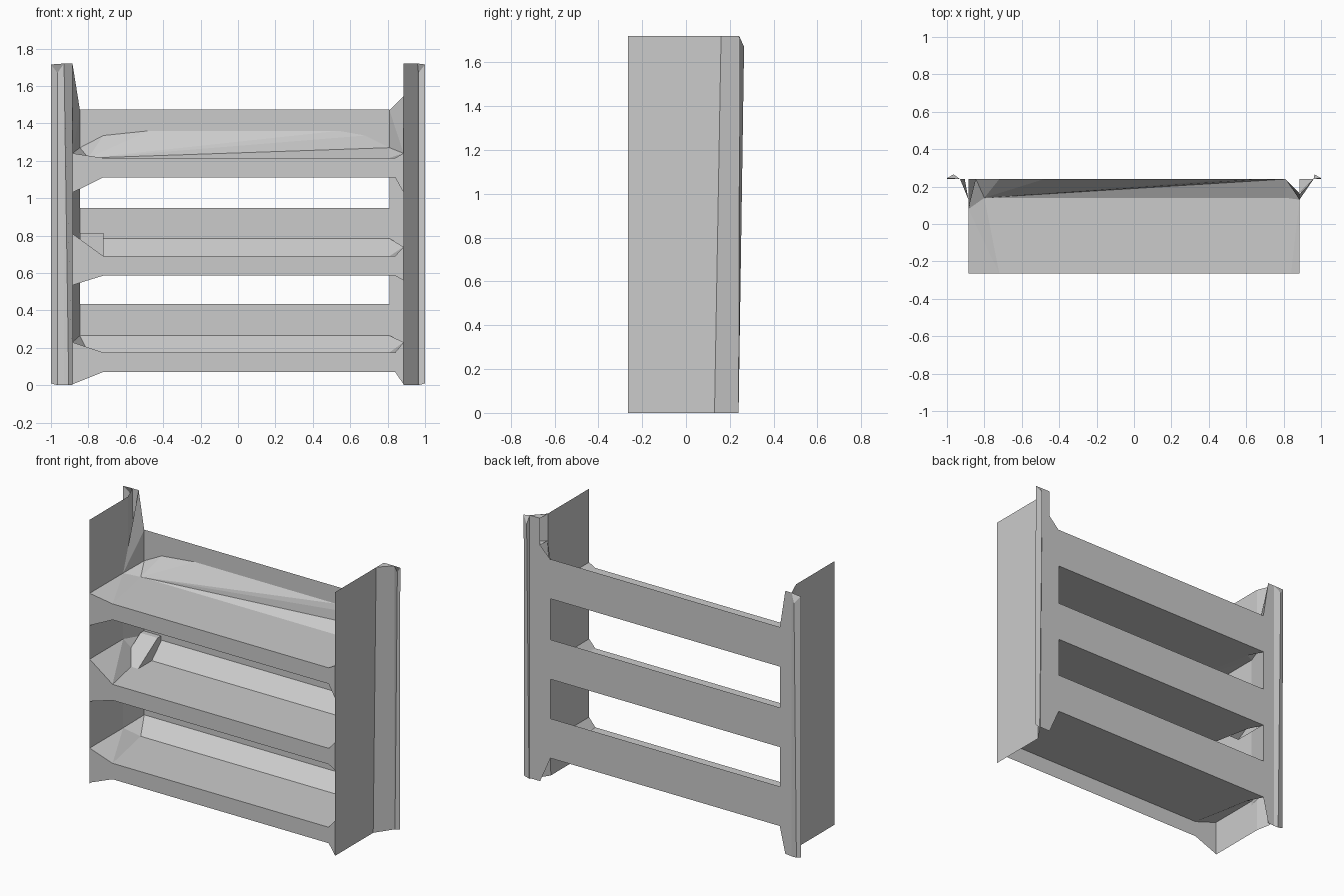
import bpy

if "Cube" in bpy.data.objects:
    bpy.data.objects.remove(bpy.data.objects["Cube"])

YF, YC, YB = -0.265, 0.14, 0.24   # front, foot of back chamfer, back plane
H = 1.72


def sheet(name, verts, faces):
    me = bpy.data.meshes.new(name)
    me.from_pydata(verts, [], faces)
    me.update()
    ob = bpy.data.objects.new(name, me)
    bpy.context.collection.objects.link(ob)
    return ob


def flat(name, pts, y):
    """Polygon in the x-z plane at depth y."""
    return sheet(name, [(x, y, z) for x, z in pts], [range(len(pts))])


def loft(name, low, high):
    """Strip between two outlines of equal length."""
    n = len(low)
    return sheet(name, low + high,
                 [(i, i + 1, n + i + 1, n + i) for i in range(n - 1)])


# Shelves: lip bottom left/right end, floor height, flare top left/right end, chamfer height
shelves = {
    "lower": (0.005, 0.005, 0.175, 0.23, 0.23, 0.265),
    "middle": (0.535, 0.56, 0.69, 0.81, 0.74, 0.785),
    "upper": (1.03, 1.03, 1.215, 1.24, 1.24, 1.36),
}
for label, (bl, br, zf, zl, zr, zc) in shelves.items():
    zb = zf - 0.104
    top = zf + 0.258
    # Hanging front lip with flared ends
    flat(label + "_front_lip", [(-0.885, bl), (-0.72, zb), (0.84, zb), (0.885, br),
                                (0.885, zr), (0.84, zf), (-0.72, zf), (-0.885, zl)], YF)
    # Floor
    sheet(label + "_floor", [(-0.72, YF, zf), (0.84, YF, zf), (0.81, YC, zf), (-0.8, YC, zf)],
          [(0, 1, 2, 3)])
    # Back slat
    flat(label + "_back_slat", [(-0.85, zf), (0.81, zf), (0.81, top), (-0.85, top)], YB)
    # Sloped strip between floor and slat
    low_floor = [(-0.8, YC, zf), (0.81, YC, zf)]
    if label == "upper":
        edge = [(0.81, YB, 1.27), (0.68, YB, 1.335), (0.54, YB, zc),
                (-0.48, YB, zc), (-0.72, YB, 1.335), (-0.845, YB, 1.27)]
    else:
        edge = [(0.81, YB, zc), (-0.845, YB, zc)]
    pts = low_floor + edge
    faces = [(0, i, i + 1) for i in range(1, len(pts) - 1)]
    sheet(label + "_back_chamfer", pts, faces)
    # Underside closing the chamfer
    sheet(label + "_chamfer_base", [(-0.8, YC, zf), (0.81, YC, zf), (0.81, YB, zf), (-0.85, YB, zf)],
          [(0, 1, 2, 3)])
    # End gussets
    for side, xa, xc, xe, xw, z, yd in (("left", -0.72, -0.8, -0.845, -0.885, zl, 0.08),
                                        ("right", 0.84, 0.81, 0.81, 0.885, zr, 0.13)):
        sheet(f"{label}_{side}_gusset",
              [(xa, YF, zf), (xw, YF, z), (xw, yd, z), (xc, YC, zf), (xe, YB, edge[0][2])],
              [(0, 1, 2), (0, 2, 3), (3, 2, 4)])

# Small wedge on the middle shelf
w = [(x, y, z) for x in (-0.845, -0.72) for y, z in ((0.0, 0.69), (0.2, 0.815), (0.235, 0.815), (0.235, 0.69))]
sheet("corner_wedge", w, [(0, 1, 5, 4), (1, 2, 6, 5), (0, 1, 2, 3), (4, 5, 6, 7)])

# Side panels, bending outward at the back
loft("left_panel", [(-0.885, YF, 0), (-0.885, 0.13, 0), (-0.905, YB, 0)],
     [(-0.885, YF, H), (-0.885, 0.13, H), (-0.93, YB, H)])
loft("right_panel", [(0.885, YF, 0), (0.885, 0.13, 0), (0.96, YB, 0)],
     [(0.885, YF, H), (0.885, 0.16, H), (0.96, YB, H)])

# Upright back flanges with slanted ends
flat("left_flange", [(-0.845, 0.175), (-0.885, 0.005), (-0.93, 0), (-0.93, H), (-0.885, H), (-0.845, 1.47)], YB)
flat("right_flange", [(0.81, 0.175), (0.885, 0.005), (0.96, 0.005), (0.96, H), (0.885, H), (0.885, 1.545), (0.81, 1.47)], YB)

# Outer ridged wings
for side, s in (("left", -1), ("right", 1)):
    xi = 0.93 if s < 0 else 0.96
    loft(side + "_wing", [(s * xi, YB, 0), (s * 0.965, YB, 0), (s, YB, 0.01)],
         [(s * xi, YB, H), (s * 0.965, 0.265, 1.67), (s, 0.245, 1.715)])
    # Cap above the wing ridge
    sheet(side + "_wing_cap", [(s * xi, YB, H), (s * 0.965, 0.265, 1.67), (s, 0.245, 1.715)], [(0, 1, 2)])

# Inner corner fillet beside the left panel
sheet("left_inner_fillet",
      [(-0.885, 0.08, 0.2), (-0.845, YB, 0.2), (-0.845, YB, 1.47), (-0.885, YB, H), (-0.885, 0.08, 1.24)],
      [(0, 1, 2, 4), (4, 2, 3)])
# Sloped brace above the upper shelf on the right
sheet("right_upper_brace", [(0.81, YB, 1.47), (0.885, 0.165, 1.545), (0.885, 0.13, 1.24), (0.81, YB, 1.27)],
      [(0, 1, 2), (0, 2, 3)])
# Tab at the top of the right panel
sheet("right_top_tab", [(0.885, 0.165, 1.545), (0.96, YB, 1.545), (0.96, YB, H), (0.885, 0.165, H), (0.885, YB, H), (0.885, YB, 1.545)],
      [(0, 1, 2, 3), (3, 2, 4), (0, 1, 5)])
